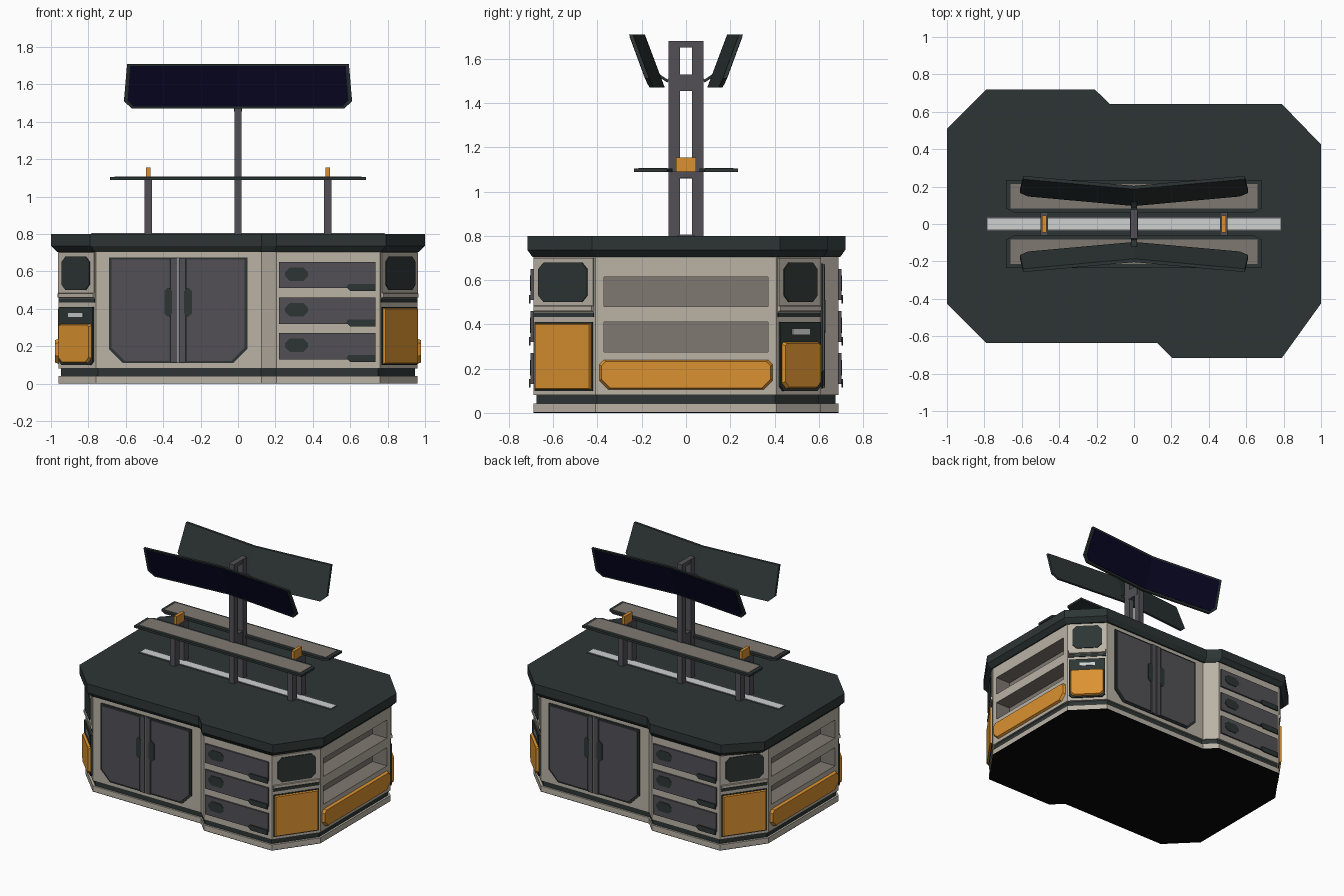
import bpy, bmesh, math
from mathutils import Vector

if "Cube" in bpy.data.objects:
    bpy.data.objects.remove(bpy.data.objects["Cube"])

def material(name, rgb):
    m = bpy.data.materials.new(name)
    m.diffuse_color = (*rgb, 1)
    m.use_nodes = True
    m.node_tree.nodes["Principled BSDF"].inputs["Base Color"].default_value = m.diffuse_color
    return m

BEIGE = material("warm beige", (0.49, 0.445, 0.375))
DARK = material("dark green grey", (0.026, 0.036, 0.035))
GREY = material("slate grey", (0.084, 0.081, 0.093))
ORANGE = material("orange", (0.70, 0.285, 0.03))
TAUPE = material("taupe", (0.215, 0.19, 0.165))
NAVY = material("navy", (0.003, 0.0025, 0.02))
PALE = material("pale grey", (0.62, 0.64, 0.64))
BLACK = material("underside black", (0.002, 0.002, 0.002))

def loft(name, loops, mats, rule=None):
    """Skin matching loops of 3D points and cap both ends."""
    bm = bmesh.new()
    rings = [[bm.verts.new(p) for p in loop] for loop in loops]
    n = len(rings[0])
    for a, b in zip(rings, rings[1:]):
        for i in range(n):
            j = (i + 1) % n
            bm.faces.new((a[i], a[j], b[j], b[i]))
    bm.faces.new(rings[0][::-1])
    bm.faces.new(rings[-1])
    bmesh.ops.recalc_face_normals(bm, faces=bm.faces)
    if rule:
        for f in bm.faces:
            f.material_index = rule(f)
    me = bpy.data.meshes.new(name)
    bm.to_mesh(me)
    bm.free()
    for m in mats:
        me.materials.append(m)
    ob = bpy.data.objects.new(name, me)
    bpy.context.collection.objects.link(ob)
    return ob

def slab(name, outline, z0, z1, mat):
    return loft(name, [[(x, y, z) for x, y in outline] for z in (z0, z1)], [mat])

def rect(a0, a1, b0, b1, bl=0, br=0, tr=0, tl=0):
    """Rectangle with optional cut corners."""
    pts = []
    for x, y, sx, sy, c, flip in ((a0, b0, 1, 1, bl, 0), (a1, b0, -1, 1, br, 1),
                                  (a1, b1, -1, -1, tr, 0), (a0, b1, 1, -1, tl, 1)):
        if c == 0:
            pts.append((x, y))
        else:
            pair = [(x, y + sy * c), (x + sx * c, y)]
            pts += pair[::-1] if flip else pair
    return pts

def box(name, x0, x1, y0, y1, z0, z1, mat):
    return slab(name, rect(x0, x1, y0, y1), z0, z1, mat)

def turn(pts):
    return [(-x, -y) for x, y in pts]

def panel(name, seg, shape, d0, d1, mat, shrink=0.0, rule=None):
    """Plate on a vertical wall, drawn in (along wall, height); made for both sides of the unit."""
    for k, s in enumerate((seg, turn(seg))):
        a, b = Vector(s[0]), Vector(s[1])
        mid, u = (a + b) / 2, (b - a).normalized()
        n = Vector((u.y, -u.x))
        cu = (min(p[0] for p in shape) + max(p[0] for p in shape)) / 2
        cz = (min(p[1] for p in shape) + max(p[1] for p in shape)) / 2
        def place(d, inset):
            out = []
            for pu, pz in shape:
                pu -= math.copysign(inset, pu - cu)
                pz -= math.copysign(inset, pz - cz)
                q = mid + u * pu + n * d
                out.append((q.x, q.y, pz))
            return out
        mats = mat if isinstance(mat, list) else [mat]
        loft(f"{name}_{'front' if k == 0 else 'back'}", [place(d0, 0), place(d1, shrink)], mats, rule)

# cabinet body, two-fold symmetric, with a deep notch on each end for the shelves
HALF = [(-.76, -.61), (.125, -.61), (.205, -.69), (.76, -.69), (.96, -.41)]
NOTCH = [(.96, -.37), (.84, -.37), (.84, .37), (.96, .37)]
plain = HALF + [(.96, .41)]
plain += turn(plain)
body = HALF + NOTCH + [(.96, .41)]
body += turn(body)

def notch_rule(f):
    return 1 if .83 < abs(f.calc_center_median().x) < .93 and abs(f.normal.z) < .5 \
        and (abs(f.normal.x) > .99 or abs(f.normal.y) > .99) else 0

loft("cabinet_body", [[(x, y, z) for x, y in body] for z in (.08, .72)], [BEIGE, TAUPE], notch_rule)
slab("plinth", plain, .004, .042, BEIGE)
slab("underside", plain, 0, .004, BLACK)
slab("kick_strip", [(x * .985, y * .98) for x, y in plain], .042, .08, DARK)

# end walls: rails between shelf openings and the bin front
END = [(.96, -.41), (.96, .41)]
for i, (z0, z1) in enumerate(((.08, .275), (.41, .48), (.615, .72))):
    panel(f"end_rail_{i}", END, rect(-.37, .37, z0, z1), -.12, 0, [BEIGE, TAUPE],
          rule=lambda f: int(abs(f.normal.z) > .9))
panel("end_bin", END, rect(-.39, .39, .105, .24, .04, .04, .02, .02), 0, .018, ORANGE, .008)

# worktop
TOP = [(-.79, -.637), (.125, -.637), (.205, -.717), (.79, -.717), (1, -.425), (1, .425),
       (.79, .642), (-.13, .642), (-.21, .72), (-.79, .72), (-1, .51), (-1, -.425)]
loft("worktop", [[(x * s, y * s, z) for x, y in TOP] for z, s in ((.705, .968), (.737, 1), (.80, 1))], [DARK])

# double doors
DOOR = [(-1, -.61), (1, -.61)]
panel("door_frame", DOOR, rect(-.69, .05, .11, .675, .075, .075), 0, .008, DARK)
for side, s in (("left", 1), ("right", -1)):
    def mir(pts):
        return [(-.32 + s * (x + .32), z) for x, z in pts]
    panel(f"door_{side}", DOOR, mir(rect(-.676, -.366, .122, .663, .07)), .008, .016, GREY)
    panel(f"door_stile_{side}", DOOR, mir(rect(-.36, -.324, .112, .673)), .008, .018, GREY)
    panel(f"door_handle_{side}", DOOR, mir(rect(-.394, -.352, .36, .51, .015, .015, .015, .015)), .01, .021, DARK)
panel("door_seam", DOOR, rect(-.323, -.317, .112, .673), .008, .012, PALE)

# drawers
DRAWER = [(-1, -.69), (1, -.69)]
for i, z in enumerate((.135, .325, .515)):
    panel(f"drawer_{i}", DRAWER, rect(.22, .735, z - .005, z + .135), 0, .012, GREY)
    panel(f"drawer_grip_{i}", DRAWER, rect(.25, .375, z + .035, z + .105, .025, .025, .025, .025), .012, .016, DARK)
    panel(f"drawer_tab_{i}", DRAWER, rect(.58, .735, z - .02, z + .018, .02, 0, 0, .012), .012, .02, DARK)

# corner units: wide one with a flap, narrow one with a dispenser
WIDE = [(.76, -.69), (.96, -.41)]
NARROW = [(-.96, -.41), (-.76, -.61)]
for kind, seg, w in (("wide", WIDE, .165), ("narrow", NARROW, .135)):
    panel(f"{kind}_screen_surround", seg, rect(-w, w, .485, .70), 0, .008, BEIGE)
    panel(f"{kind}_screen", seg, rect(-w + .03, w - .03, .5, .68, .03, .03, .03, .03), .008, .014, DARK)
    panel(f"{kind}_ledge", seg, rect(-w, w, .458, .485), 0, .014, BEIGE, .003)
    panel(f"{kind}_groove", seg, rect(-w, w, .434, .454), 0, .004, DARK)
panel("corner_flap_frame", WIDE, rect(-.16, .16, .1, .41), 0, .006, DARK)
panel("corner_flap", WIDE, rect(-.156, .156, .104, .406), 0, .018, ORANGE, .006)
panel("dispenser_frame", NARROW, rect(-.128, .128, .10, .41, .02, .02), 0, .012, DARK)
panel("dispenser_flap", NARROW, rect(-.12, .12, .11, .32, .025, .025, .01, .01), .012, .028, ORANGE, .006)
panel("dispenser_slot", NARROW, rect(-.055, .055, .355, .378), .012, .016, PALE)

# rail set in the worktop
box("rail_border", -.785, .785, -.038, .038, .798, .803, GREY)
box("rail_strip", -.782, .782, -.03, .03, .80, .805, PALE)

# split posts with bridges, and shelf clips
for name, x, top in (("left_post", -.48, 1.09), ("mast", 0, 1.68), ("right_post", .48, 1.09)):
    for s in (-1, 1):
        y0, y1 = sorted((s * .027, s * .078))
        box(f"{name}_bar", x - .02, x + .02, y0, y1, .80, top, GREY)
    box(f"{name}_cap", x - .019, x + .019, -.03, .03, top - .028, top, GREY)
    if x:
        box(f"{name}_clip", x - .011, x + .011, -.046, .046, 1.08, 1.155, ORANGE)
box("mast_collar", -.021, .021, -.06, .06, 1.455, 1.53, GREY)
box("mast_bridge", -.019, .019, -.03, .03, 1.06, 1.15, GREY)

# upper shelves and winged solar panels, one each side
def wing(pts, s, off):
    return [(x, s * (.108 + .09 * (z - 1.47) / .24 + .055 * abs(x) / .61 + off), z) for x, z in pts]

for side, s in (("front", -1), ("back", 1)):
    tray = [(-.685, .235), (-.685, .085), (-.64, .06), (.64, .06), (.685, .085), (.685, .235)]
    slab(f"{side}_shelf", [(x, s * y) for x, y in tray], 1.088, 1.104, DARK)
    slab(f"{side}_shelf_mat", [(x, s * y) for x, y in rect(-.66, .66, .083, .215)], 1.102, 1.107, TAUPE)
    for hand, h in (("left", -1), ("right", 1)):
        frame = [(0, 1.47), (h * .567, 1.47), (h * .61, 1.51), (h * .593, 1.71), (0, 1.71)]
        cell = [(0, 1.482), (h * .56, 1.482), (h * .59, 1.515), (h * .576, 1.698), (0, 1.698)]
        loft(f"{side}_{hand}_solar_frame", [wing(frame, s, -.012), wing(frame, s, .006)], [DARK])
        loft(f"{side}_{hand}_solar_cells", [wing(cell, s, .004), wing(cell, s, .009)], [NAVY])
    # support arm from mast to panel
    loft(f"{side}_panel_arm", [[(x, s * y, z + dz) for x, dz in rect(-.015, .015, -.007, .007)]
                               for y, z in ((.06, 1.52), (.085, 1.5), (.122, 1.525))], [DARK])
